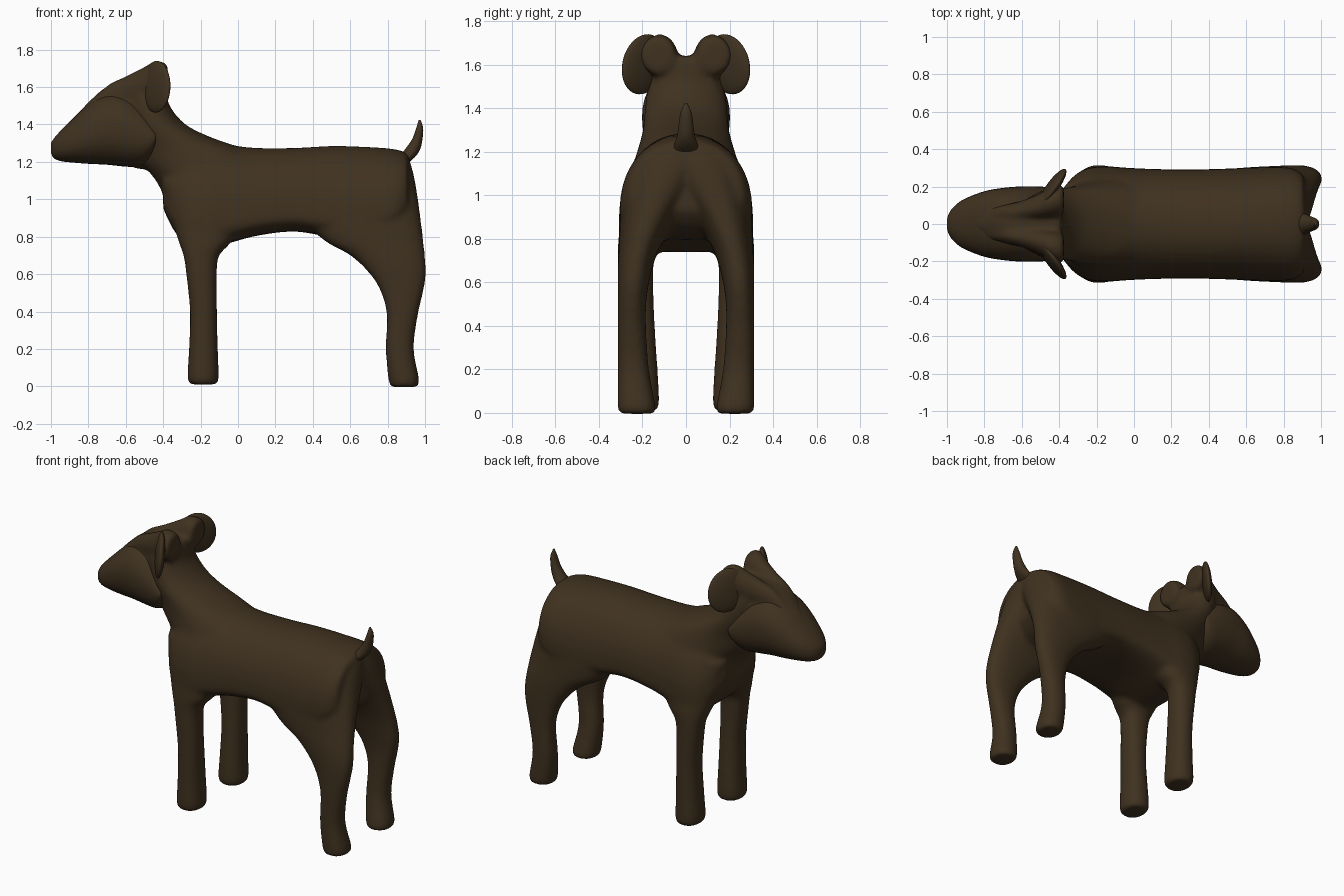
import bpy, bmesh, math
from mathutils import Vector

mat = bpy.data.materials.new("dark_brown")
mat.diffuse_color = (0.05, 0.031, 0.014, 1)


def catmull(a, b, c, d, t):
    return [0.5 * (2 * q + (r - p) * t + (2 * p - 5 * q + 4 * r - s) * t * t
            + (3 * q - p - 3 * r + s) * t ** 3) for p, q, r, s in zip(a, b, c, d)]


def loft(bm, axis, rows, e=2.0, flip=1, n=36, steps=5, mid=0.5, e_low=None):
    """Rows along z: (z, x0, x1, y0, y1); rows along x: (x, y0, y1, z0, z1).
    mid is the relative height of the widest line, e_low the squareness below it."""
    full = []
    for i in range(len(rows) - 1):
        a, d = rows[max(i - 1, 0)], rows[min(i + 2, len(rows) - 1)]
        full += [catmull(a, rows[i], rows[i + 1], d, k / steps) for k in range(steps)]
    full.append(rows[-1])
    rings = []
    for p, a0, a1, b0, b1 in full:
        ring = []
        for k in range(n):
            t = 2 * math.pi * k / n
            c, s = math.cos(t), math.sin(t)
            w = e if s >= 0 else (e_low or e)
            u = (a0 + a1) / 2 + (a1 - a0) / 2 * math.copysign(abs(c) ** (2 / w), c)
            half = (1 - mid if s >= 0 else mid) * (b1 - b0)
            v = b0 + mid * (b1 - b0) + half * math.copysign(abs(s) ** (2 / w), s)
            co = (p, u * flip, v) if axis == 'x' else (u, v * flip, p)
            ring.append(bm.verts.new(co))
        rings.append(ring)
    for r, q in zip(rings, rings[1:]):
        for k in range(n):
            bm.faces.new((r[k], r[(k + 1) % n], q[(k + 1) % n], q[k]))
    bm.faces.new(rings[0][::-1])
    bm.faces.new(rings[-1])


def finish(name, bm, voxel=0, smooth=0):
    # each closed shell gets outward normals
    bmesh.ops.recalc_face_normals(bm, faces=bm.faces)
    me = bpy.data.meshes.new(name)
    bm.to_mesh(me)
    bm.free()
    ob = bpy.data.objects.new(name, me)
    bpy.context.collection.objects.link(ob)
    me.materials.append(mat)
    for f in me.polygons:
        f.use_smooth = True
    if voxel:
        m = ob.modifiers.new("fuse", 'REMESH')
        m.mode = 'VOXEL'
        m.voxel_size = voxel
        m.use_smooth_shade = True
        s = ob.modifiers.new("soften", 'SMOOTH')
        s.factor = 0.5
        s.iterations = smooth
    return ob


# Body: torso, neck, forehead and legs fused into one skin
bm = bmesh.new()
loft(bm, 'x', [(-.4, -.15, .15, .95, 1.2), (-.34, -.24, .24, .83, 1.25),
               (-.26, -.295, .295, .75, 1.28), (-.16, -.31, .31, .74, 1.29),
               (-.05, -.302, .302, .765, 1.29), (.1, -.295, .295, .805, 1.275),
               (.3, -.292, .292, .828, 1.275), (.5, -.297, .297, .8, 1.285),
               (.7, -.305, .305, .8, 1.28), (.84, -.3, .3, .85, 1.268),
               (.91, -.26, .26, .93, 1.245)], e=2.2, mid=.22, e_low=3)
loft(bm, 'z', [(.85, -.335, .15, -.25, .25), (1.0, -.39, .2, -.27, .27),
               (1.1, -.44, .2, -.255, .255), (1.2, -.52, .17, -.225, .225),
               (1.27, -.55, .03, -.205, .205), (1.33, -.57, -.14, -.195, .195),
               (1.4, -.58, -.28, -.19, .19), (1.5, -.6, -.365, -.175, .175),
               (1.58, -.6, -.38, -.15, .15), (1.64, -.55, -.39, -.07, .07)])
loft(bm, 'x', [(-.96, -.05, .05, 1.23, 1.34), (-.9, -.08, .08, 1.22, 1.41),
               (-.8, -.11, .11, 1.21, 1.52), (-.7, -.128, .128, 1.2, 1.605),
               (-.6, -.145, .145, 1.18, 1.635), (-.5, -.155, .155, 1.16, 1.64),
               (-.4, -.15, .15, 1.2, 1.635)])
for side in (1, -1):
    # brow ridges running up to the ears
    loft(bm, 'x', [(-.8, .03, .08, 1.44, 1.505), (-.7, .02, .1, 1.48, 1.61),
                   (-.6, .02, .125, 1.5, 1.66), (-.5, .03, .165, 1.52, 1.71),
                   (-.44, .04, .2, 1.54, 1.742), (-.375, .05, .21, 1.56, 1.725)], flip=side)
    # front legs
    loft(bm, 'z', [(.01, -.25, -.12, .14, .3), (.04, -.27, -.103, .123, .314),
                   (.2, -.262, -.108, .13, .313), (.4, -.257, -.112, .143, .313),
                   (.6, -.277, -.113, .15, .314), (.7, -.292, -.1, .145, .314),
                   (.78, -.32, -.03, .1, .312), (.95, -.37, .05, .03, .292),
                   (1.1, -.4, .05, .02, .25)], e=2.3, flip=side)
    # hind legs and haunches
    loft(bm, 'z', [(-.004, .82, .955, .145, .305), (.03, .805, .97, .14, .314),
                   (.2, .79, .94, .17, .313), (.38, .795, .962, .183, .314),
                   (.5, .765, .99, .183, .314), (.6, .705, 1.006, .17, .314),
                   (.7, .6, 1.0, .145, .312), (.78, .46, .992, .11, .308),
                   (.9, .35, .977, .04, .302), (1.02, .4, .96, -.04, .285),
                   (1.13, .5, .94, -.1, .252), (1.22, .6, .915, -.1, .18)],
         e=2.3, flip=side)
finish("body", bm, 0.012, 18)

# Muzzle: rounded shell with full cheeks over the front of the head
bm = bmesh.new()
loft(bm, 'x', [(-1.0, -.025, .025, 1.25, 1.3), (-.985, -.065, .065, 1.22, 1.325),
               (-.95, -.105, .105, 1.205, 1.365), (-.9, -.137, .137, 1.198, 1.415),
               (-.8, -.175, .175, 1.19, 1.51), (-.7, -.193, .193, 1.185, 1.57),
               (-.6, -.201, .201, 1.175, 1.56), (-.52, -.201, .201, 1.175, 1.51),
               (-.465, -.197, .197, 1.215, 1.44), (-.44, -.19, .19, 1.28, 1.38)], e=2.25)
finish("muzzle", bm)

# Ears: thin rounded flaps
for side, label in ((1, "left"), (-1, "right")):
    bm = bmesh.new()
    bmesh.ops.create_uvsphere(bm, u_segments=32, v_segments=20, radius=1)
    along = Vector((.6, .8, 0))
    thin = Vector((-.8, .6, 0))
    for v in bm.verts:
        a, t, h = v.co
        p = Vector((-.437, .195, 1.602)) + along * a * .12 + thin * t * .03
        p.z += h * .138 + a * .005
        p.y -= h * .022
        v.co = (p.x, p.y * side, p.z)
    finish("ear_" + label, bm)

# Tail: short upright stub
bm = bmesh.new()
loft(bm, 'z', [(1.19, .87, .905, -.06, .06), (1.23, .865, .95, -.055, .055),
               (1.27, .895, .975, -.042, .042), (1.32, .93, .986, -.034, .034),
               (1.38, .953, .99, -.025, .025), (1.425, .966, .976, -.005, .005)])
finish("tail", bm)
